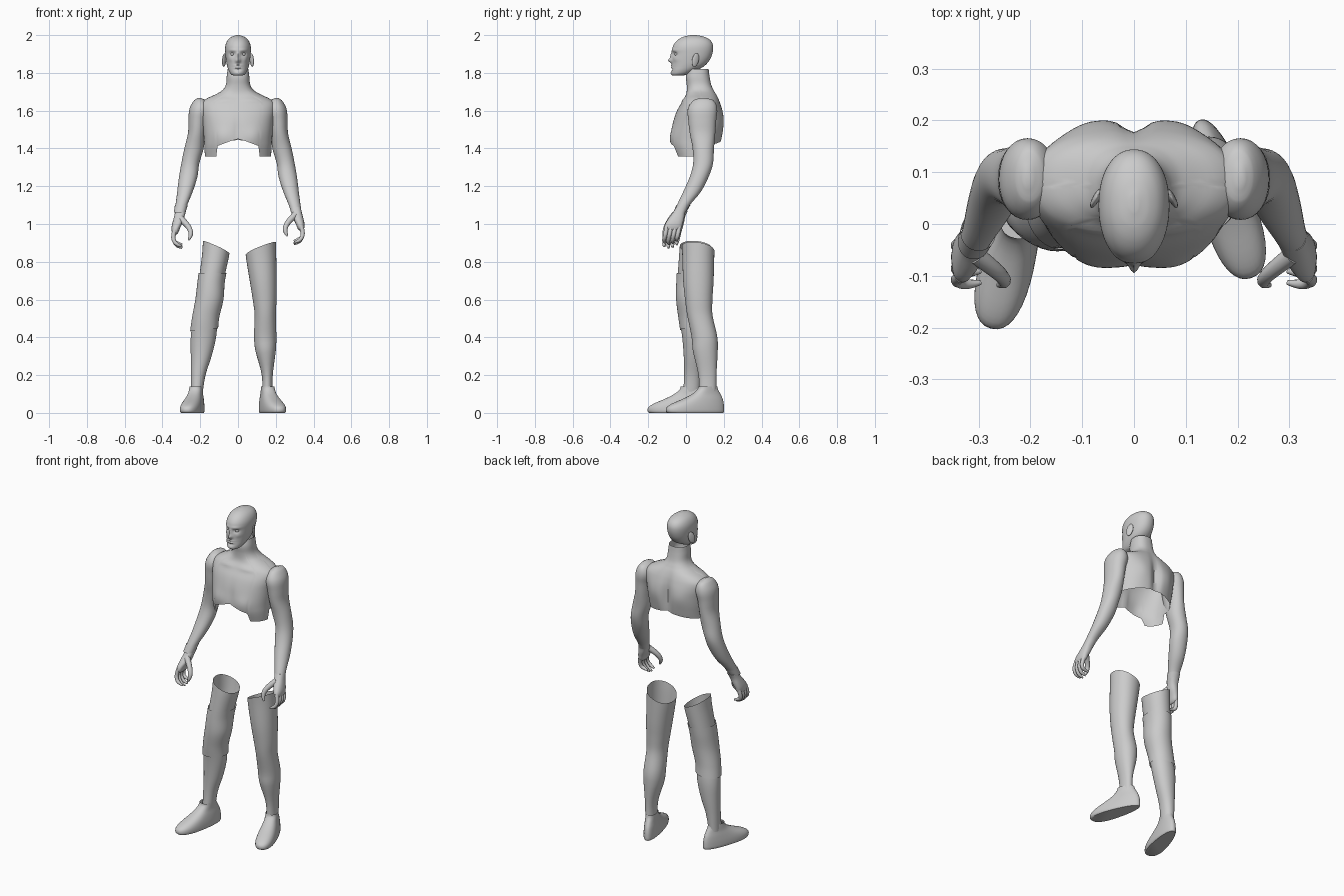
import bpy, bmesh
from math import sin, cos, pi, exp, radians
from mathutils import Matrix, Vector

if "Cube" in bpy.data.objects:
    bpy.data.objects.remove(bpy.data.objects["Cube"])


def profile(rows, z):
    """Smoothly interpolate rows of (z, x_left, x_right, y_front, y_back)."""
    n = len(rows)
    i = max([k for k in range(n - 1) if rows[k][0] <= z] or [0])
    a, b = rows[i], rows[i + 1]
    h = b[0] - a[0]
    s = (z - a[0]) / h

    def slope(k, j):
        lo, hi = rows[max(k - 1, 0)], rows[min(k + 1, n - 1)]
        return (hi[j] - lo[j]) / (hi[0] - lo[0])
    return [a[j] * (2*s**3 - 3*s*s + 1) + b[j] * (3*s*s - 2*s**3)
            + h * (slope(i, j) * (s**3 - 2*s*s + s) + slope(i + 1, j) * (s**3 - s*s))
            for j in range(1, 5)]


def finish(ob):
    bpy.context.view_layer.objects.active = ob
    for o in bpy.context.selected_objects:
        o.select_set(False)
    ob.select_set(True)
    bpy.ops.object.shade_smooth_by_angle(angle=radians(50))
    return ob


def stack(name, rows, sides=40, steps=4, power=2.2, lo=None, hi=None, caps=(False, False),
          bumps=(), grow=0.0, taper=0.0, matrix=None):
    """Skin stacked cross-sections; lo / hi shape the bottom and top hems by direction."""
    rows = sorted(rows)
    z0, z1 = rows[0][0], rows[-1][0]
    levels = [a[0] + (b[0] - a[0]) * k / steps
              for a, b in zip(rows, rows[1:]) for k in range(steps)] + [z1]
    bm = bmesh.new()
    rings = []
    for zl in levels:
        ring = []
        for i in range(sides):
            c, s = cos(2 * pi * i / sides), sin(2 * pi * i / sides)
            bot, top = (lo(c, s) if lo else z0), (hi(c, s) if hi else z1)
            z = bot + (top - bot) * (zl - z0) / (z1 - z0)
            xl, xr, yf, yb = profile(rows, z)
            e = 2 / power
            ux = (1 if c > 0 else -1) * abs(c) ** e
            uy = (1 if s > 0 else -1) * abs(s) ** e
            x = (xl + xr) / 2 + ux * ((xr - xl) / 2 + grow) * (1 - taper * uy)
            y = (yf + yb) / 2 + uy * ((yb - yf) / 2 + grow)
            for side, bx, bz, sx, sz, dy in bumps:
                if side * s > 0:
                    y += dy * exp(-((abs(x) - bx) / sx) ** 2 - ((z - bz) / sz) ** 2) * min(1, abs(s) * 2)
            ring.append(bm.verts.new((x, y, z)))
        rings.append(ring)
    for r, q in zip(rings, rings[1:]):
        for i in range(sides):
            j = (i + 1) % sides
            bm.faces.new((r[i], r[j], q[j], q[i]))
    if caps[0]:
        bm.faces.new(rings[0][::-1])
    if caps[1]:
        bm.faces.new(rings[-1])
    if matrix:
        bm.transform(matrix)
    bmesh.ops.recalc_face_normals(bm, faces=bm.faces)
    me = bpy.data.meshes.new(name)
    bm.to_mesh(me)
    bm.free()
    ob = bpy.data.objects.new(name, me)
    bpy.context.collection.objects.link(ob)
    return finish(ob)


def digit(name, pts, r0, r1, matrix):
    """Tapered round tube with a rounded tip."""
    cu = bpy.data.curves.new(name, 'CURVE')
    cu.dimensions, cu.bevel_depth, cu.bevel_resolution, cu.use_fill_caps = '3D', 1.0, 3, True
    sp = cu.splines.new('NURBS')
    sp.points.add(len(pts) - 1)
    for k, p in enumerate(pts):
        sp.points[k].co = (*(matrix @ Vector(p)), 1)
        sp.points[k].radius = r0 + (r1 - r0) * k / (len(pts) - 1)
    sp.points[-1].radius = r1 * 0.5
    sp.use_endpoint_u, sp.order_u, sp.resolution_u = True, 3, 5
    ob = bpy.data.objects.new(name, cu)
    bpy.context.collection.objects.link(ob)
    for o in bpy.context.selected_objects:
        o.select_set(False)
    bpy.context.view_layer.objects.active = ob
    ob.select_set(True)
    bpy.ops.object.convert(target='MESH')
    finish(bpy.context.object)


def ball(name, loc, scale, rot=(0, 0, 0)):
    bpy.ops.mesh.primitive_uv_sphere_add(segments=20, ring_count=12, radius=1, location=loc, rotation=rot)
    ob = bpy.context.object
    ob.name, ob.scale = name, scale
    finish(ob)


# Open torso shell with side flaps, running up into the neck
def torso_hem(c, s):
    if -0.8 < s < -0.03:
        return 1.358
    if s <= -0.8:
        return 1.41 + 0.04 * (1 - abs(c) / 0.6)
    return 1.415 + 0.03 * (1 - abs(c))


torso = [(1.35, .175, -.06, .165), (1.41, .178, -.08, .18), (1.45, .18, -.082, .19),
         (1.5, .185, -.076, .197), (1.55, .19, -.066, .198), (1.6, .198, -.048, .193),
         (1.64, .195, -.025, .182), (1.665, .165, -.01, .172), (1.685, .12, 0, .162),
         (1.705, .085, .004, .15), (1.735, .065, .004, .135), (1.78, .06, 0, .125), (1.82, .055, .01, .12)]
stack("torso", [(z, -w, w, f, b) for z, w, f, b in torso], 96, 4, 2.35, lo=torso_hem,
      bumps=[(-1, .085, 1.465, .05, .05, -.01), (-1, 0, 1.5, .016, .07, .006),
             (-1, .07, 1.655, .06, .012, -.006), (1, 0, 1.53, .025, .11, -.024),
             (1, .09, 1.55, .05, .06, .008)])

# Head with sculpted face
head = [(1.785, .022, -.07, -.02), (1.792, .036, -.076, .01), (1.81, .048, -.077, .05),
        (1.835, .057, -.074, .095), (1.865, .063, -.073, .123), (1.9, .067, -.073, .139),
        (1.935, .068, -.071, .144), (1.96, .062, -.058, .138), (1.98, .049, -.036, .12),
        (1.993, .03, -.008, .09), (2.0, .008, .025, .055)]
stack("head", [(z, -w, w, f, b) for z, w, f, b in head], 80, 6, 2.15, caps=(True, True),
      bumps=[(-1, 0, 1.865, .012, .012, -.02), (-1, 0, 1.89, .009, .02, -.01),
             (-1, .03, 1.9, .014, .01, .012), (-1, .028, 1.92, .025, .007, -.005),
             (-1, 0, 1.838, .02, .004, -.007), (-1, 0, 1.828, .018, .004, -.007),
             (-1, 0, 1.833, .022, .002, .005), (-1, 0, 1.817, .018, .006, .005),
             (-1, .042, 1.872, .012, .012, -.004), (-1, 0, 1.798, .018, .01, -.004)])

# Arms, hands, ears and eyes, mirrored
arm = [(1.668, .198, .212, .075, .105), (1.655, .172, .232, .04, .145), (1.61, .15, .257, .01, .165),
       (1.55, .162, .262, .012, .16), (1.48, .172, .265, .02, .155), (1.4, .182, .284, .035, .148),
       (1.32, .205, .3, .038, .143), (1.25, .215, .312, .02, .12), (1.17, .24, .322, -.015, .078),
       (1.1, .269, .331, -.048, .02), (1.06, .281, .337, -.065, -.003)]
palm = [(1.09, .275, .332, -.052, .01), (1.06, .283, .338, -.07, -.004), (1.03, .292, .346, -.092, -.01),
        (1.0, .306, .352, -.11, -.018), (.975, .316, .35, -.112, -.026), (.965, .324, .344, -.1, -.04)]
for name, side, drop in (("right", 1, 0), ("left", -1, -.02)):
    m = Matrix.Diagonal((side, 1, 1, 1))
    stack(name + "_arm", arm, 32, 4, 2.1, caps=(False, True), matrix=m)
    hm = Matrix.Translation((0, 0, drop)) @ m
    stack(name + "_palm", palm, 28, 3, 2.4, caps=(True, True), matrix=hm)
    for k in range(4):
        y = -.101 + .022 * k
        d = (.008, 0, .004, .018)[k]
        digit(f"{name}_finger_{k + 1}", [(.334, y, .99), (.345, y - .006, .955), (.338, y - .013, .925),
              (.318, y - .016, .9 + d), (.296, y - .012, .893 + d)], .0125, .009, hm)
    digit(name + "_thumb", [(.305, -.06, 1.05), (.272, -.085, 1.02), (.25, -.105, .985),
                            (.25, -.115, .955), (.262, -.118, .935)], .018, .009, hm)
    ball(name + "_ear", (side * .073, .05, 1.868), (.007, .02, .037), (radians(-14), 0, radians(side * 28)))
    ball(name + "_eye", (side * .029, -.05, 1.899), (.011, .011, .009))

# Wristband on the left arm
stack("wristband", [r for r in arm if r[0] < 1.11], 32, 3, 2.1, grow=.003, matrix=Matrix.Diagonal((-1, 1, 1, 1)))

# Open-topped legs, the left one standing forward
right_leg = [(.92, .035, .2, -.025, .152), (.84, .04, .202, -.02, .15), (.7, .062, .205, -.015, .146),
             (.6, .078, .204, -.005, .14), (.52, .088, .2, .006, .14), (.4, .085, .203, .03, .166),
             (.33, .092, .2, .036, .168), (.2, .126, .184, .066, .161), (.1, .128, .182, .07, .16)]
left_leg = [(.92, -.185, -.04, -.03, .142), (.84, -.19, -.046, -.036, .135), (.7, -.208, -.075, -.045, .115),
            (.6, -.22, -.083, -.046, .1), (.5, -.238, -.106, -.034, .093), (.4, -.25, -.116, -.02, .098),
            (.3, -.25, -.14, -.012, .092), (.2, -.25, -.172, -.01, .08), (.1, -.25, -.188, -.015, .072)]
stack("right_leg", right_leg, 36, 4, 2.1, hi=lambda c, s: .87 + .033 * c - .012 * s)
stack("left_leg", left_leg, 36, 4, 2.1, hi=lambda c, s: .877 - .033 * c - .008 * s)
# Knee sleeve over the left leg
stack("knee_sleeve", left_leg, 36, 4, 2.1, grow=.006,
      lo=lambda c, s: .44 + .008 * c, hi=lambda c, s: .74)

# Shoes, turned outward
shoe = [(0, -.046, .046, -.222, .086), (.008, -.05, .05, -.23, .09), (.03, -.05, .05, -.226, .09),
        (.05, -.047, .047, -.195, .088), (.075, -.041, .041, -.135, .082), (.1, -.035, .035, -.085, .07),
        (.125, -.033, .033, -.055, .056), (.14, -.032, .032, -.05, .052)]
for name, x, y, turn in (("right_shoe", .155, .115, 18), ("left_shoe", -.22, .022, -14)):
    stack(name, shoe, 40, 3, 2.3, caps=(True, False), taper=.22,
          matrix=Matrix.Translation((x, y, 0)) @ Matrix.Rotation(radians(turn), 4, 'Z'))
